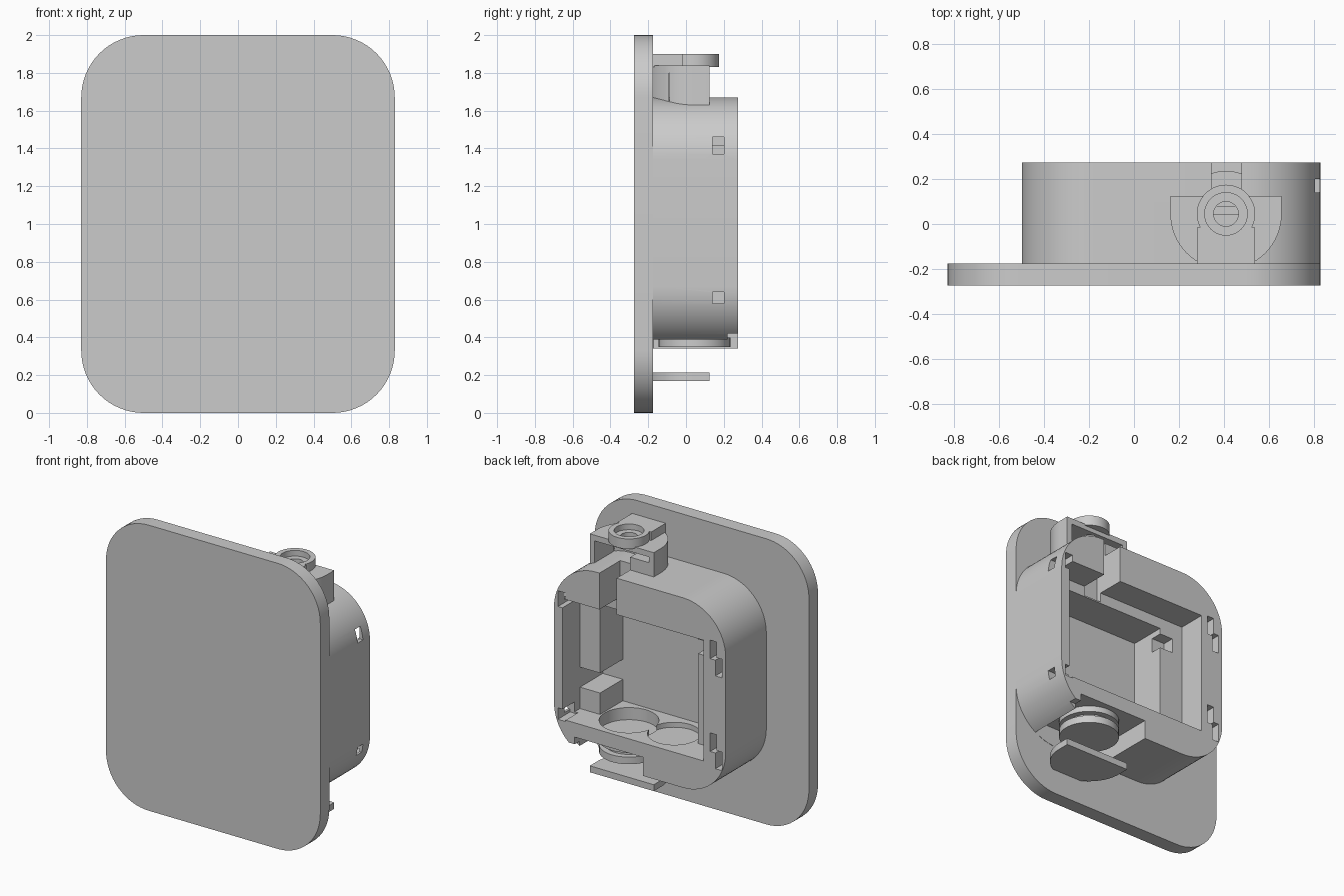
import bpy, bmesh, math
from mathutils import Vector

default = bpy.data.objects.get("Cube")
if default:
    bpy.data.objects.remove(default, do_unlink=True)

grey = bpy.data.materials.new("plain grey")
grey.use_nodes = True
COLOUR = (0.6, 0.6, 0.6, 1)
grey.diffuse_color = COLOUR
grey.node_tree.nodes["Principled BSDF"].inputs["Base Color"].default_value = COLOUR

AX, AY = 0.41, 0.045      # axis shared by the pivot parts
PLATE_Y = -0.175          # back of the cover plate


def prism(name, points, low, high, axis="z"):
    """Extrude a 2D outline along z, or an x-z outline along y."""
    place = (lambda a, b, t: (a, b, t)) if axis == "z" else (lambda a, b, t: (a, t, b))
    bm = bmesh.new()
    face = bm.faces.new([bm.verts.new(place(a, b, low)) for a, b in points])
    grown = bmesh.ops.extrude_face_region(bm, geom=[face])
    moved = [g for g in grown["geom"] if isinstance(g, bmesh.types.BMVert)]
    bmesh.ops.translate(bm, verts=moved, vec=Vector(place(0, 0, high - low)))
    bmesh.ops.recalc_face_normals(bm, faces=bm.faces)
    mesh = bpy.data.meshes.new(name)
    bm.to_mesh(mesh)
    bm.free()
    mesh.materials.append(grey)
    obj = bpy.data.objects.new(name, mesh)
    bpy.context.collection.objects.link(obj)
    return obj


def arc(cx, cy, r, start, end, steps):
    return [(cx + r * math.cos(math.radians(start + (end - start) * i / steps)),
             cy + r * math.sin(math.radians(start + (end - start) * i / steps)))
            for i in range(steps + 1)]


def rounded(x0, x1, z0, z1, r):
    centres = [(x1 - r, z1 - r), (x0 + r, z1 - r), (x0 + r, z0 + r), (x1 - r, z0 + r)]
    return [p for i, (x, z) in enumerate(centres)
            for p in arc(x, z, r, 90 * i, 90 * i + 90, 16)]


def box(name, x0, x1, y0, y1, z0, z1):
    return prism(name, [(x0, y0), (x1, y0), (x1, y1), (x0, y1)], z0, z1)


def disc(name, x, y, r, z0, z1):
    return prism(name, arc(x, y, r, 0, 360, 48)[:-1], z0, z1)


def boolean(target, tool, operation="DIFFERENCE"):
    mod = target.modifiers.new("boolean", "BOOLEAN")
    mod.operation, mod.solver, mod.object = operation, "EXACT", tool
    bpy.context.view_layer.objects.active = target
    bpy.ops.object.modifier_apply(modifier=mod.name)
    bpy.data.objects.remove(tool, do_unlink=True)


def cut(target, *limits):
    boolean(target, box("cutter", *limits))


# Cover plate and housing
plate = prism("cover_plate", rounded(-0.83, 0.83, 0, 2, 0.33), -0.275, PLATE_Y, "y")
housing = prism("housing", rounded(-0.5, 0.83, 0.34, 1.67, 0.33), -0.18, 0.275, "y")

# Shallow opening, deep pocket and side gap
cut(housing, -0.33, 0.765, 0.08, 0.4, 0.57, 1.415)
cut(housing, -0.15, 0.61, -0.172, 0.2, 0.57, 1.34)
cut(housing, 0.5, 0.765, -0.172, 0.2, 0.72, 0.86)
cut(housing, -0.25, 0, 0.0, 0.2, 1.2, 1.3)

# Round recesses in the pocket floor
boolean(housing, disc("cutter", AX, AY, 0.19, 0.485, 0.62))
boolean(housing, disc("cutter", 0.06, AY, 0.17, 0.535, 0.62))

# Recess under the housing and cable channel above
cut(housing, 0.14, 0.67, -0.173, 0.4, 0.2, 0.47)
cut(housing, 0.345, 0.478, AY, 0.4, 1.35, 1.8)
cut(housing, 0.6, 0.9, 0.22, 0.4, 0.38, 0.42)

# Clip windows in the side wall, and clip slots in the back rim
for z0, z1 in ((1.37, 1.46), (0.58, 0.64)):
    cut(housing, 0.74, 0.9, 0.14, 0.2, z0, z1)
    cut(housing, 0.74, 0.8, 0.14, 0.4, z0 - 0.02, z1)
for z in (1.3, 0.65):
    cut(housing, -0.43, -0.38, 0.15, 0.4, z, z + 0.13)
    cut(housing, -0.47, -0.42, 0.15, 0.4, z - 0.11, z + 0.02)


# Half-round outline used by both pivot brackets
def bracket_outline(r):
    return [(AX + r, 0.125)] + arc(AX, AY, r, 0, -180, 32) + [(AX - r, 0.125)]


def trim_at_plate(obj):
    cut(obj, -1, 1, -0.5, PLATE_Y, 0, 2)


lower = prism("lower_bracket", bracket_outline(0.248), 0.17, 0.215)
trim_at_plate(lower)

# Upper bracket, hollow towards the back
upper = prism("upper_bracket", bracket_outline(0.248), 1.61, 1.84)
trim_at_plate(upper)
cut(upper, 0.345, 0.62, -0.09, 0.3, 1.5, 1.8)
cut(upper, 0.2, 0.62, 0.0, 0.3, 1.76, 1.8)

# Arm with a ring at its end, counterbored
arm = box("pivot_arm", 0.28, 0.54, PLATE_Y - 0.005, AY - 0.06, 1.83, 1.9)
boolean(arm, disc("ring", AX, AY, 0.13, 1.83, 1.9), "UNION")
boolean(arm, disc("cutter", AX, AY, 0.095, 1.86, 2))
for part in (arm, upper):
    boolean(part, disc("cutter", AX, AY, 0.055, 1.7, 2))

# Stepped pivot boss below the pocket
for name, r, z0, z1 in (("boss_collar", 0.19, 0.43, 0.475),
                        ("boss_neck", 0.15, 0.39, 0.44),
                        ("boss_foot", 0.19, 0.35, 0.4)):
    disc(name, AX, AY, r, z0, z1)

# Smooth the rounded walls, keep edges sharp
for obj in bpy.context.collection.objects:
    if obj.type == "MESH":
        bpy.ops.object.select_all(action="DESELECT")
        obj.select_set(True)
        bpy.context.view_layer.objects.active = obj
        bpy.ops.object.shade_smooth_by_angle(angle=math.radians(30))
